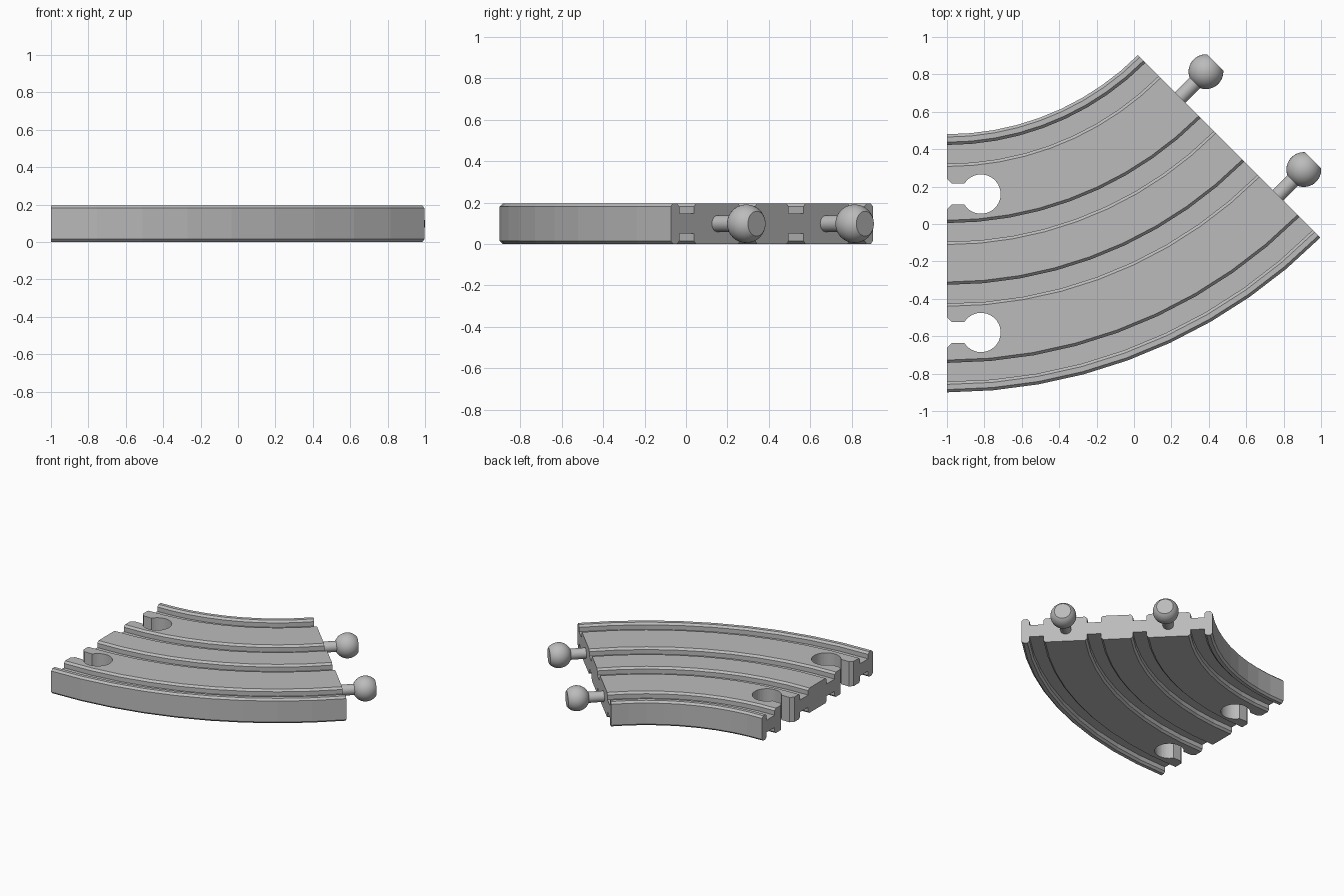
import bpy, bmesh, math
from mathutils import Matrix, Vector

cube = bpy.data.objects.get("Cube")
if cube:
    bpy.data.objects.remove(cube, do_unlink=True)

HEIGHT, CHAMFER, GROOVE_DEPTH = 0.196, 0.015, 0.05
PIVOT = Vector((-1, 1.923, 0))      # centre of the curve
MID, HALF = 2.133, 0.69             # mid radius and half width of the track
SWEEP, STEPS = math.radians(45), 9
LANES = (-0.37, 0.37)               # connector offsets from the mid radius

grey = bpy.data.materials.new("light_grey")
grey.use_nodes = True
colour = (0.5, 0.5, 0.5, 1)
grey.diffuse_color = colour
grey.node_tree.nodes["Principled BSDF"].inputs["Base Color"].default_value = colour


def make_object(name, bm):
    bmesh.ops.recalc_face_normals(bm, faces=bm.faces)
    mesh = bpy.data.meshes.new(name)
    bm.to_mesh(mesh)
    bm.free()
    mesh.materials.append(grey)
    obj = bpy.data.objects.new(name, mesh)
    bpy.context.collection.objects.link(obj)
    return obj


# Track cross-section: chamfered edges and wheel grooves on both faces
def track_profile():
    top = [(-HALF, HEIGHT - CHAMFER), (-HALF + CHAMFER, HEIGHT)]
    for centre in (-0.5825, -0.165, 0.165, 0.5825):
        for side in (-1, 1):
            wall = centre + side * 0.05
            points = [(wall + side * CHAMFER, HEIGHT),
                      (wall, HEIGHT - CHAMFER),
                      (wall, HEIGHT - GROOVE_DEPTH)]
            top += points if side < 0 else points[::-1]
    top += [(HALF - CHAMFER, HEIGHT), (HALF, HEIGHT - CHAMFER)]
    return top + [(r, HEIGHT - z) for r, z in reversed(top)]


# Curved track, swept around the pivot
bm = bmesh.new()
verts = [bm.verts.new((PIVOT.x, PIVOT.y - MID - r, z)) for r, z in track_profile()]
start = bm.faces.new(verts)
bmesh.ops.spin(bm, geom=[start] + start.edges[:] + verts, cent=PIVOT,
               axis=(0, 0, 1), angle=SWEEP, steps=STEPS, use_duplicate=False)
bmesh.ops.remove_doubles(bm, verts=bm.verts, dist=1e-5)
# Make sure both ends are capped
bmesh.ops.holes_fill(bm, edges=[e for e in bm.edges if e.is_boundary], sides=0)
track = make_object("curved_track", bm)


# Keyhole sockets cut through the starting end
def socket_cutter(y):
    bm = bmesh.new()
    neck, radius, cx = 0.057, 0.105, -0.818
    opening = math.pi - math.asin(neck / radius)
    outline = [(-1.05, -0.132), (-0.975, -neck)]
    outline += [(cx + radius * math.cos(a), radius * math.sin(a))
                for a in (-opening + 2 * opening * i / 32 for i in range(33))]
    outline += [(-0.975, neck), (-1.05, 0.132)]
    face = bm.faces.new([bm.verts.new((x, y + dy, -0.1)) for x, dy in outline])
    new = bmesh.ops.extrude_face_region(bm, geom=[face])["geom"]
    bmesh.ops.translate(bm, vec=(0, 0, 0.4),
                        verts=[v for v in new if isinstance(v, bmesh.types.BMVert)])
    cutter = make_object("socket_cutter", bm)
    cutter.hide_render = True
    return cutter


for lane in LANES:
    cutter = socket_cutter(PIVOT.y - MID - lane)
    mod = track.modifiers.new("socket", 'BOOLEAN')
    mod.operation, mod.solver, mod.object = 'DIFFERENCE', 'EXACT', cutter
    bpy.context.view_layer.objects.active = track
    bpy.ops.object.modifier_apply(modifier=mod.name)
    bpy.data.objects.remove(cutter, do_unlink=True)


# Ball connectors on the far end: stem and flattened ball, lathed in one piece
def connector(name, lane):
    ball, reach, flat, stem = 0.093, 0.195, 0.071, 0.04
    first, last = math.acos(flat / ball), math.pi - math.asin(stem / ball)
    profile = [(0, -0.02), (stem, -0.02)]
    for i in range(15):
        a = last + (first - last) * i / 14
        profile.append((ball * math.sin(a), reach + ball * math.cos(a)))
    profile.append((0, reach + flat))
    bm = bmesh.new()
    verts = [bm.verts.new((r, 0, z)) for r, z in profile]
    edges = [bm.edges.new(pair) for pair in zip(verts, verts[1:])]
    bmesh.ops.spin(bm, geom=verts + edges, cent=(0, 0, 0), axis=(0, 0, 1),
                   angle=math.tau, steps=32, use_duplicate=False)
    bmesh.ops.remove_doubles(bm, verts=bm.verts, dist=1e-5)
    obj = make_object(name, bm)
    along = Vector((math.cos(SWEEP), math.sin(SWEEP), 0))
    radial = Vector((math.sin(SWEEP), -math.cos(SWEEP), 0))
    spot = PIVOT + radial * (MID + lane) + Vector((0, 0, HEIGHT / 2))
    turn = along.to_track_quat('Z', 'Y').to_matrix().to_4x4()
    obj.data.transform(Matrix.Translation(spot) @ turn)
    bpy.ops.object.select_all(action='DESELECT')
    obj.select_set(True)
    bpy.context.view_layer.objects.active = obj
    bpy.ops.object.shade_smooth_by_angle(angle=math.radians(30))


for name, lane in zip(("inner_connector", "outer_connector"), LANES):
    connector(name, lane)
